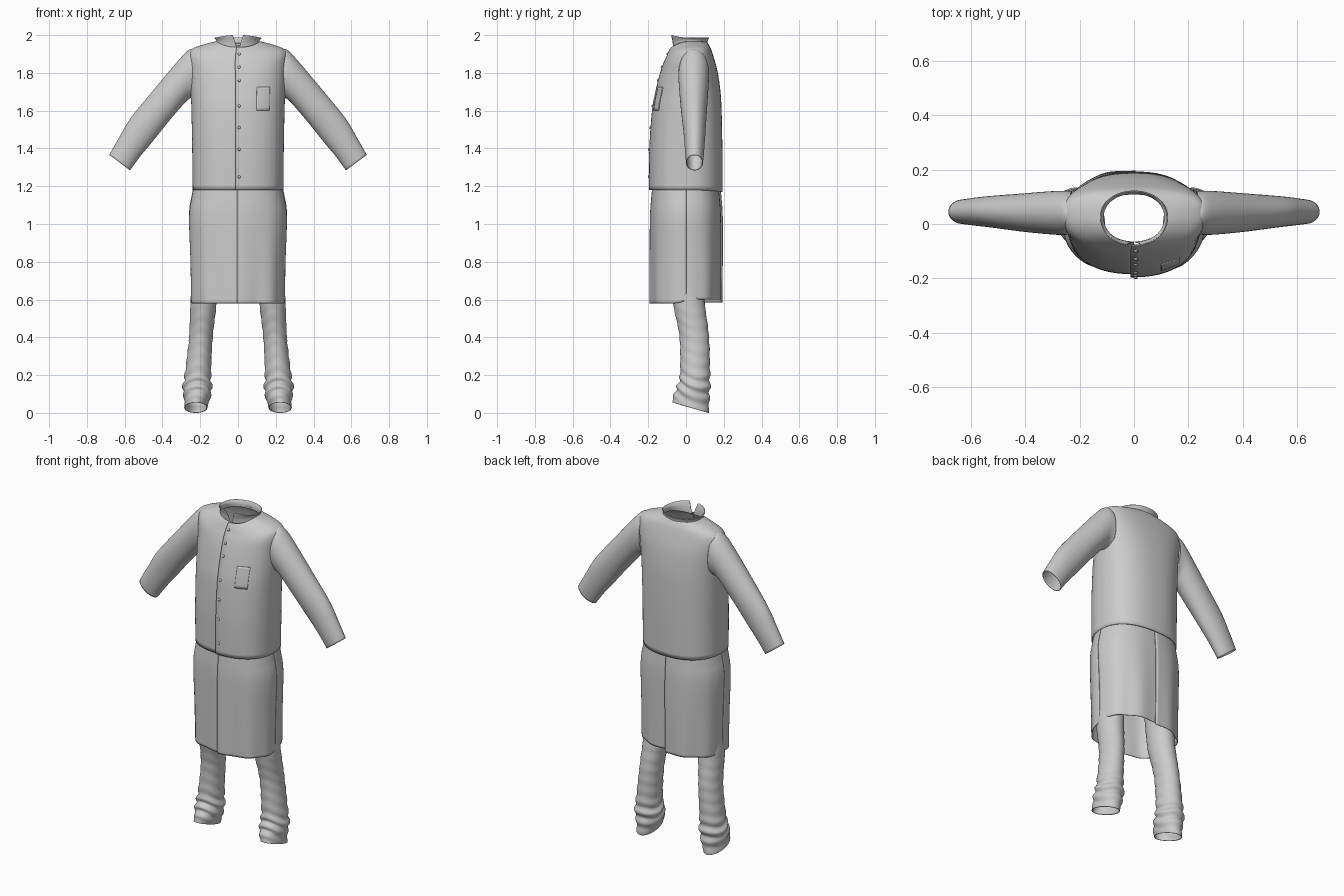
import bpy, bmesh, math
from math import sin, cos, pi, copysign

if "Cube" in bpy.data.objects:
    bpy.data.objects.remove(bpy.data.objects["Cube"])

cloth = bpy.data.materials.new("light grey cloth")
cloth.diffuse_color = (0.6, 0.6, 0.6, 1)
cloth.use_nodes = True
cloth.node_tree.nodes["Principled BSDF"].inputs["Base Color"].default_value = cloth.diffuse_color


def spline(table, u):
    """Smooth interpolation between the rows of a table (u = row position)."""
    i = max(0, min(int(u), len(table) - 2))
    t = u - i
    p1, p2 = table[i], table[i + 1]
    p0, p3 = table[max(i - 1, 0)], table[min(i + 2, len(table) - 1)]
    return [b + 0.5 * t * (c - a + t * (2*a - 5*b + 4*c - d + t * (3*(b - c) + d - a)))
            for a, b, c, d in zip(p0, p1, p2, p3)]


def finish(name, bm, thick=0.0, angle=40):
    me = bpy.data.meshes.new(name)
    bm.to_mesh(me)
    bm.free()
    me.materials.append(cloth)
    me.shade_smooth()
    me.set_sharp_from_angle(angle=math.radians(angle))
    ob = bpy.data.objects.new(name, me)
    bpy.context.collection.objects.link(ob)
    if thick:
        m = ob.modifiers.new("thickness", "SOLIDIFY")
        m.thickness, m.offset = thick, 0
    return ob


def loft(name, rows, closed=False, thick=0.005):
    bm = bmesh.new()
    grid = [[bm.verts.new(p) for p in r] for r in rows]
    n = len(rows[0])
    for r0, r1 in zip(grid, grid[1:]):
        for j in range(n if closed else n - 1):
            k = (j + 1) % n
            bm.faces.new((r0[j], r0[k], r1[k], r1[j]))
    return finish(name, bm, thick)


def section(row, a, off=0.0, n=2.4):
    """Point on a rounded body section; a = 0 is front centre, pi/2 is +x."""
    zs, zf, zb, w, f, b, c = row
    s, k, e = sin(a), cos(a), 2 / n
    d = f + c if k > 0 else b - c
    x = (w + off) * copysign(abs(s) ** e, s)
    y = c - (d + off) * copysign(abs(k) ** e, k)
    return x, y, zs + ((zf if k > 0 else zb) - zs) * k * k


def steps(a, b, n):
    return [a + (b - a) * i / n for i in range(n + 1)]


# Waistcoat: side z, front z, back z, half width, front, back, side y
VEST = [(1.18, 1.18, 1.17, .238, .181, .190, .00),
        (1.40, 1.40, 1.40, .240, .180, .190, .00),
        (1.60, 1.60, 1.60, .244, .166, .186, .01),
        (1.70, 1.70, 1.70, .248, .148, .180, .02),
        (1.81, 1.79, 1.80, .256, .126, .166, .04),
        (1.89, 1.85, 1.87, .261, .106, .148, .045),
        (1.925, 1.885, 1.92, .242, .090, .132, .045),
        (1.95, 1.915, 1.945, .175, .077, .120, .04),
        (1.965, 1.935, 1.96, .115, .066, .110, .025)]


def lap(a):
    """The +x front edge laps over the other one and fades to the side."""
    return 0.012 * max(0, 1 - abs(a) / 1.2) if a < 2 else 0


loft("waistcoat", [[section(spline(VEST, u), a, lap(a)) for a in steps(-.03, 2 * pi, 96)]
                   for u in steps(0, 8, 48)])

# Patch pocket on the chest
loft("chest_pocket", [[section(spline(VEST, u), a, lap(a) + .004) for a in steps(.32, .64, 10)]
                      for u in steps(2, 3.25, 10)], thick=.004)

# Standing collar, notched at the front
COLLAR = [(1.945, 1.93, 1.945, .117, .066, .112, .025),
          (1.970, 1.965, 1.968, .113, .070, .113, .025),
          (1.985, 2.00, 1.987, .122, .079, .121, .025)]
loft("collar", [[section(spline(COLLAR, u), a, 0, 2.1)
                 for a in steps(.03 + .1 * u, 2 * pi - .03 - .1 * u, 64)]
                for u in steps(0, 2, 8)], thick=.004)

# Buttons along the front edge
for z in (1.90, 1.83, 1.76, 1.625, 1.51, 1.395, 1.25):
    u = min(steps(0, 8, 400), key=lambda v: abs(spline(VEST, v)[1] - z))
    x, y, _ = section(spline(VEST, u), 0, lap(0))
    bm = bmesh.new()
    bmesh.ops.create_uvsphere(bm, u_segments=12, v_segments=8, radius=.008)
    bmesh.ops.scale(bm, vec=(1, .7, 1), verts=bm.verts)
    bmesh.ops.translate(bm, vec=(.006, y - .003, z), verts=bm.verts)
    finish("button", bm)

# Long shirt skirt: z, half width, front, back
SKIRT = [(.58, .246, .174, .184), (.80, .250, .176, .186), (1.03, .257, .176, .184),
         (1.14, .243, .170, .176), (1.25, .222, .158, .164)]


def skirt_panel(name, a0, a1, slit, hem, corner, lift):
    """One quarter of the skirt; the hem rounds up towards the side slit."""
    rows = []
    for u in steps(0, 4, 40):
        z, w, f, b = spline(SKIRT, u)
        row = []
        for a in steps(a0, a1, 40):
            t = max(0, 1 - abs(a - slit) / .35)
            low = hem + corner * (1 - math.sqrt(1 - t * t))
            zz = low + (z - .58) * (1.25 - low) / .67
            fold = .005 * cos(9 * a) * max(0, 1.15 - z) / .57 * abs(cos(a))
            mid = 0 if slit in (pi / 2, -pi / 2) and abs(a) < 1.7 else pi
            over = lift * max(0, 1 - abs(a - mid) / 1.2)
            row.append(section((zz, zz, zz, w, f, b, 0), a, fold + over))
        rows.append(row)
    loft(name, rows, thick=.004)


skirt_panel("skirt_front_under", -1.575, .05, -pi / 2, .58, .02, 0)
skirt_panel("skirt_front_over", -.01, 1.575, pi / 2, .58, .02, .012)
skirt_panel("skirt_back_under", 1.575, pi + .05, pi / 2, .60, .08, 0)
skirt_panel("skirt_back_over", pi - .01, 2 * pi - 1.575, 1.5 * pi, .585, .08, .010)

# Sleeves: top x, top z, bottom x, bottom z, front y, back y
SLEEVE = [(.235, 1.925, .225, 1.67, -.035, .120), (.262, 1.918, .258, 1.665, -.038, .120),
          (.32, 1.858, .295, 1.63, -.036, .118), (.44, 1.715, .38, 1.53, -.026, .110),
          (.565, 1.562, .46, 1.43, -.012, .102), (.625, 1.462, .517, 1.362, -.005, .096),
          (.68, 1.365, .573, 1.285, .002, .088)]
# Trouser legs: z, inner x, outer x, front y, back y
LEG = [(.00, .165, .282, -.070, .118), (.05, .152, .282, -.064, .120),
       (.11, .142, .290, -.046, .124), (.20, .145, .280, -.030, .125),
       (.40, .136, .257, -.032, .120), (.58, .116, .250, -.066, .098),
       (.78, .108, .240, -.085, .090)]

for side, s in (("right", 1), ("left", -1)):
    rows = []
    for u in steps(0, 6, 36):
        tx, tz, bx, bz, yf, yb = spline(SLEEVE, u)
        rows.append([(s * ((tx + bx) / 2 + (tx - bx) / 2 * cos(a)),
                      (yf + yb) / 2 + (yb - yf) / 2 * sin(a),
                      (tz + bz) / 2 + (tz - bz) / 2 * cos(a))
                     for a in steps(0, 2 * pi, 40)[:-1]])
    loft(side + "_sleeve", rows, True, .004)

    rows = []
    for u in steps(0, 6, 72):
        z, xi, xo, yf, yb = spline(LEG, u)
        row = []
        for a in steps(0, 2 * pi, 48)[:-1]:
            # gathered wrinkles near the ankle, calmer higher up
            gather = max(0, 1 - abs(z - .13) / .12) * .006 + max(0, .45 - abs(z - .3)) * .004
            r = gather * sin(z * 95 + 2.2 * sin(a) + 1.5 * cos(2 * a))
            slant = .055 * max(0, 1 - z / .2) * (1 - sin(a)) / 2
            row.append((s * ((xi + xo) / 2 + ((xo - xi) / 2 + r) * cos(a)),
                        (yf + yb) / 2 + ((yb - yf) / 2 + r) * sin(a),
                        z + slant))
        rows.append(row)
    loft(side + "_trouser_leg", rows, True, .004)
